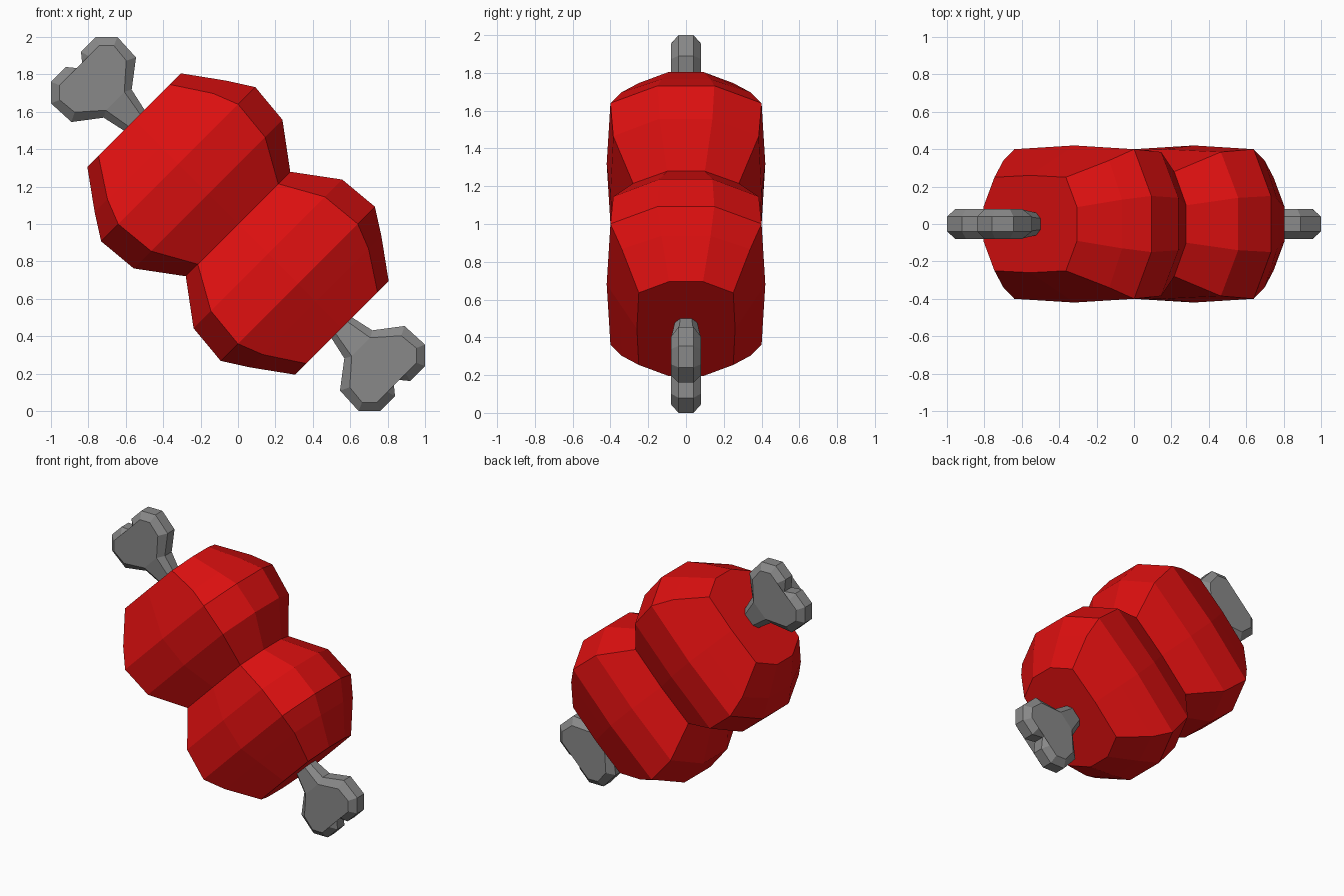
import bpy
import bmesh
from mathutils import Matrix, Vector
from math import pi

if "Cube" in bpy.data.objects:
    bpy.data.objects.remove(bpy.data.objects["Cube"], do_unlink=True)


def material(name, rgb):
    m = bpy.data.materials.new(name)
    m.use_nodes = True
    color = (*rgb, 1.0)
    m.diffuse_color = color
    m.node_tree.nodes["Principled BSDF"].inputs["Base Color"].default_value = color
    return m


meat_red = material("meat red", (0.72, 0.005, 0.005))
bone_grey = material("bone grey", (0.25, 0.25, 0.25))

# Parts are modelled along x, then tilted so +x points down to the right
TILT = Matrix.Translation((0, 0, 1)) @ Matrix.Rotation(pi / 4, 4, "Y")


def loft(name, loops, mat, turn=Matrix.Identity(4)):
    """Bridge matching vertex loops, cap both ends, tilt into place."""
    bm = bmesh.new()
    rings = [[bm.verts.new(Vector(p)) for p in loop] for loop in loops]
    for a, b in zip(rings, rings[1:]):
        n = len(a)
        for i in range(n):
            j = (i + 1) % n
            bm.faces.new((a[i], a[j], b[j], b[i]))
    caps = [bm.faces.new(rings[0]), bm.faces.new(rings[-1])]
    bmesh.ops.triangulate(bm, faces=caps)
    bmesh.ops.recalc_face_normals(bm, faces=bm.faces)
    bm.transform(TILT @ turn)
    mesh = bpy.data.meshes.new(name)
    bm.to_mesh(mesh)
    bm.free()
    mesh.materials.append(mat)
    obj = bpy.data.objects.new(name, mesh)
    bpy.context.collection.objects.link(obj)
    return obj


# Meat: ten-sided rings from the waist to one end
# (along, outer height, outer depth, shoulder height, shoulder depth, middle depth)
HALF = [
    (0.0, 0.395, 0.10, 0.304, 0.28, 0.29),
    (0.226, 0.562, 0.14, 0.431, 0.385, 0.40),
    (0.452, 0.583, 0.15, 0.453, 0.40, 0.42),
    (0.587, 0.497, 0.13, 0.40, 0.34, 0.355),
    (0.785, 0.354, 0.09, 0.27, 0.25, 0.26),
]


def meat_ring(u, va, ya, vb, yb, ym):
    side = [(va, ya), (vb, yb), (0, ym), (-vb, yb), (-va, ya)]
    return [(u, y, v) for v, y in side] + [(u, -y, v) for v, y in reversed(side)]


rings = [meat_ring(-r[0], *r[1:]) for r in reversed(HALF[1:])]
rings += [meat_ring(*r) for r in HALF]
loft("meat", rings, meat_red)

# Bone end: half outlines (along, height) of the rim and of the flat face,
# the face also holding its depth
RIM = [(0.60, 0.06), (0.785, 0.078), (0.91, 0.106), (1.015, 0.244),
       (1.163, 0.251), (1.244, 0.17), (1.244, 0.057), (1.175, 0.0)]
FACE = [(0.60, 0.03, 0.05), (0.785, 0.045, 0.06), (0.93, 0.07, 0.08),
        (1.04, 0.195, 0.08), (1.143, 0.205, 0.08), (1.2, 0.15, 0.08),
        (1.2, 0.07, 0.08), (1.12, 0.0, 0.08)]


def outline(side, sign):
    pts = [(u, sign * y, v) for u, v, y in side]
    return pts + [(u, y, -v) for u, y, v in reversed(pts[:-1])]


def rim(sign):
    return outline([(u, v, f[2] / 2) for (u, v), f in zip(RIM, FACE)], sign)


for name, angle in (("lower_bone_end", 0), ("upper_bone_end", pi)):
    loft(name, [outline(FACE, -1), rim(-1), rim(1), outline(FACE, 1)],
         bone_grey, Matrix.Rotation(angle, 4, "Y"))
